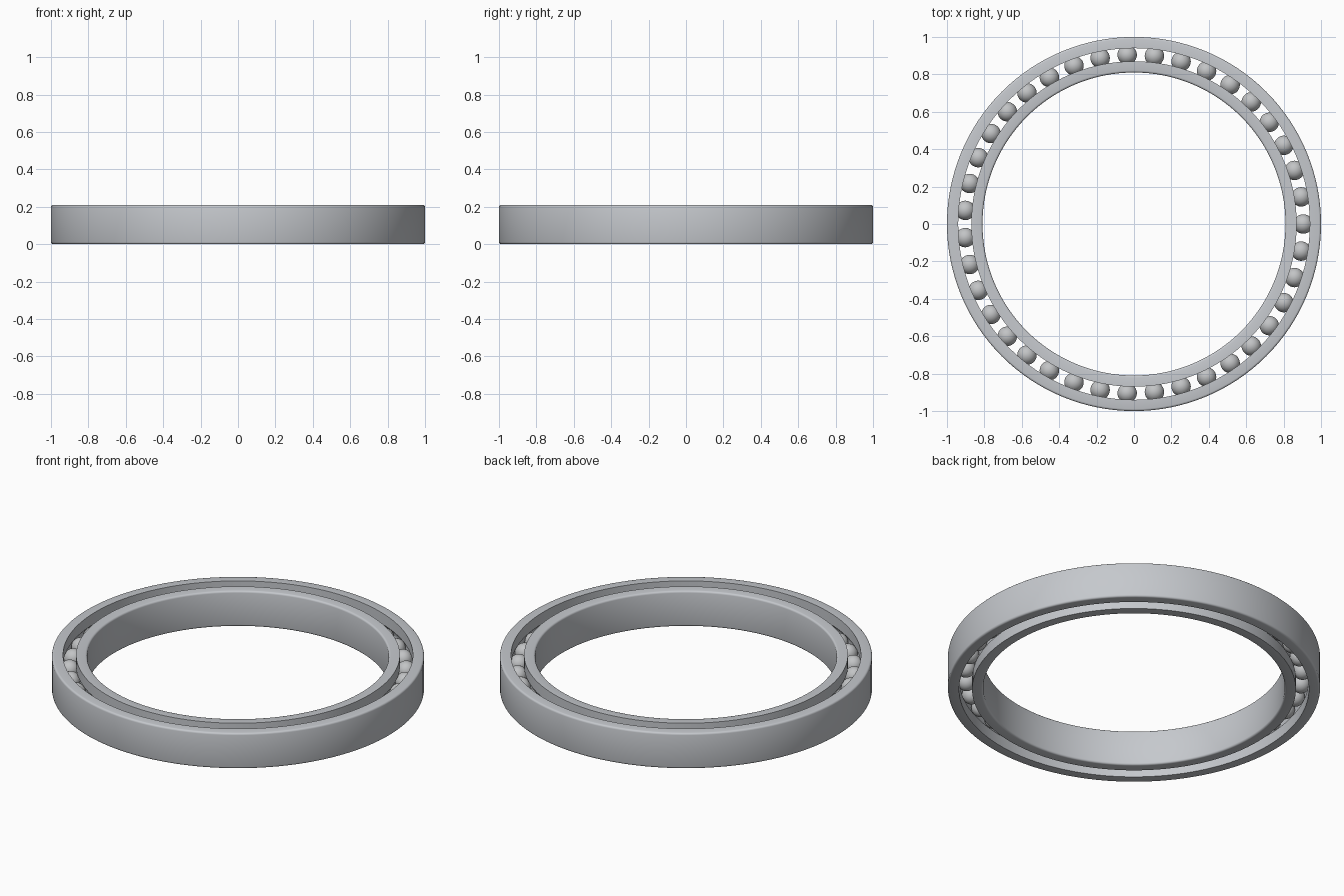
import bpy, bmesh
from math import sin, cos, pi, tau, asin, radians

cube = bpy.data.objects.get("Cube")
if cube:
    bpy.data.objects.remove(cube, do_unlink=True)

PITCH = 0.905      # radius of the circle of balls
HEIGHT = 0.21
MID = HEIGHT / 2
GAP = 0.035        # ball circle to the ring wall
DEPTH = 0.095      # ball circle to the outermost wall
FILLET = 0.011
BALL = 0.052
GROOVE = 0.053
BALLS = 39
SEGMENTS = 128


def material(name, colour):
    mat = bpy.data.materials.new(name)
    mat.use_nodes = True
    mat.diffuse_color = colour
    mat.node_tree.nodes["Principled BSDF"].inputs["Base Color"].default_value = colour
    return mat


def add_object(name, bm, mat):
    mesh = bpy.data.meshes.new(name)
    bm.to_mesh(mesh)
    bm.free()
    mesh.materials.append(mat)
    obj = bpy.data.objects.new(name, mesh)
    bpy.context.collection.objects.link(obj)
    bpy.ops.object.select_all(action='DESELECT')
    obj.select_set(True)
    bpy.context.view_layer.objects.active = obj
    bpy.ops.object.shade_smooth_by_angle(angle=radians(32))
    return obj


def arc(cx, cz, radius, start, end, steps):
    return [(cx + radius * cos(start + (end - start) * i / steps),
             cz + radius * sin(start + (end - start) * i / steps))
            for i in range(steps + 1)]


def race_profile():
    """Ring section as (distance from ball circle, height), with a ball groove."""
    half = asin((GROOVE ** 2 - GAP ** 2) ** 0.5 / GROOVE)
    pts = [(GAP, 0)]
    pts += arc(DEPTH - FILLET, FILLET, FILLET, -pi / 2, 0, 3)
    pts += arc(DEPTH - FILLET, HEIGHT - FILLET, FILLET, 0, pi / 2, 3)
    pts += [(GAP, HEIGHT)]
    pts += arc(0, MID, GROOVE, half, -half, 8)
    return pts


def ring(name, side, mat):
    """Revolve the section; side +1 faces outward, -1 inward."""
    bm = bmesh.new()
    loops = []
    for i in range(SEGMENTS):
        a = tau * i / SEGMENTS
        loops.append([bm.verts.new(((PITCH + side * d) * cos(a),
                                    (PITCH + side * d) * sin(a), z))
                      for d, z in race_profile()])
    n = len(loops[0])
    for i in range(SEGMENTS):
        here, there = loops[i], loops[(i + 1) % SEGMENTS]
        for j in range(n):
            k = (j + 1) % n
            bm.faces.new((here[j], there[j], there[k], here[k]))
    bmesh.ops.recalc_face_normals(bm, faces=bm.faces)
    return add_object(name, bm, mat)


ring_steel = material("ring_steel", (0.56, 0.58, 0.61, 1))
ball_steel = material("ball_steel", (0.54, 0.55, 0.56, 1))

# Inner and outer races
ring("outer_ring", 1, ring_steel)
ring("inner_ring", -1, ring_steel)

# Balls, sharing one mesh
bm = bmesh.new()
bmesh.ops.create_uvsphere(bm, u_segments=28, v_segments=18, radius=BALL)
first = add_object("ball", bm, ball_steel)
for i in range(BALLS):
    ball = first
    if i:
        ball = bpy.data.objects.new("ball", first.data)
        bpy.context.collection.objects.link(ball)
    a = tau * i / BALLS
    ball.location = (PITCH * cos(a), PITCH * sin(a), MID)
